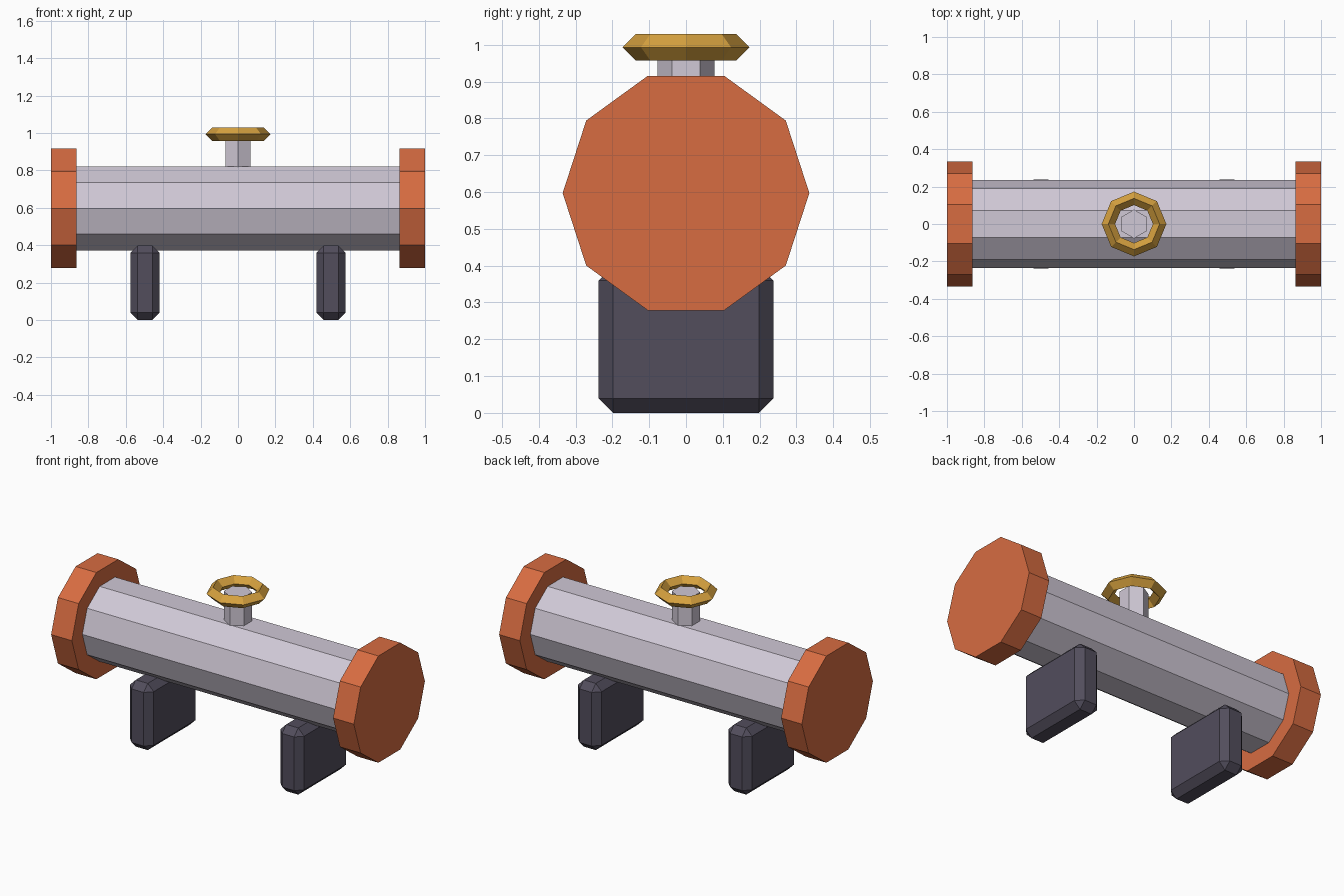
import bpy
from math import pi, cos, sin

default = bpy.data.objects.get("Cube")
if default:
    bpy.data.objects.remove(default, do_unlink=True)


def material(name, rgb):
    mat = bpy.data.materials.new(name)
    mat.use_nodes = True
    mat.diffuse_color = (*rgb, 1)
    mat.node_tree.nodes["Principled BSDF"].inputs["Base Color"].default_value = (*rgb, 1)
    return mat


orange = material("burnt orange", (0.68, 0.15, 0.053))
steel = material("pale steel", (0.63, 0.58, 0.67))
gold = material("gold", (0.68, 0.36, 0.05))
charcoal = material("charcoal", (0.084, 0.075, 0.108))


def finish(name, verts, faces, mat):
    mesh = bpy.data.meshes.new(name)
    mesh.from_pydata(verts, [], faces)
    mesh.materials.append(mat)
    obj = bpy.data.objects.new(name, mesh)
    bpy.context.collection.objects.link(obj)
    return obj


def prism(name, sides, radius, start, end, place, mat):
    """Capped prism; place(a, b, h) maps ring coordinates and height to a point."""
    ring = [(radius * cos(2 * pi * i / sides), radius * sin(2 * pi * i / sides))
            for i in range(sides)]
    verts = [place(a, b, h) for h in (start, end) for a, b in ring]
    faces = [(i, (i + 1) % sides, (i + 1) % sides + sides, i + sides)
             for i in range(sides)]
    faces += [tuple(reversed(range(sides))), tuple(range(sides, 2 * sides))]
    return finish(name, verts, faces, mat)


def along_x(a, b, h):
    return (h, a, b + 0.597)


def along_z(a, b, h):
    return (b, -a, h)


# Ten-sided pipe and its end flanges
prism("pipe", 10, 0.236, -0.87, 0.87, along_x, steel)
prism("right_flange", 10, 0.335, -1.0, -0.863, along_x, orange)
prism("left_flange", 10, 0.335, 0.863, 1.0, along_x, orange)

# Valve stem and handwheel
prism("valve_stem", 6, 0.077, 0.6, 0.993, along_z, steel)
bpy.ops.mesh.primitive_torus_add(major_segments=8, minor_segments=4,
                                 major_radius=0.137, minor_radius=0.036,
                                 location=(0, 0, 0.993))
wheel = bpy.context.object
wheel.name = "handwheel"
wheel.data.materials.append(gold)
wheel.data.shade_flat()

# Chamfered support feet
for side, x in (("right", -0.497), ("left", 0.497)):
    bpy.ops.mesh.primitive_cube_add(size=1, location=(x, 0, 0.199))
    foot = bpy.context.object
    foot.name = side + "_foot"
    for v in foot.data.vertices:
        v.co.x *= 0.157
        v.co.y *= 0.474
        v.co.z *= 0.398
    foot.data.materials.append(charcoal)
    bevel = foot.modifiers.new("chamfer", 'BEVEL')
    bevel.width = 0.039
    bevel.segments = 1

# Face all prism normals outward
import bmesh
for obj in bpy.context.scene.objects:
    if obj.type == 'MESH':
        bm = bmesh.new()
        bm.from_mesh(obj.data)
        bmesh.ops.recalc_face_normals(bm, faces=bm.faces)
        bm.to_mesh(obj.data)
        bm.free()
